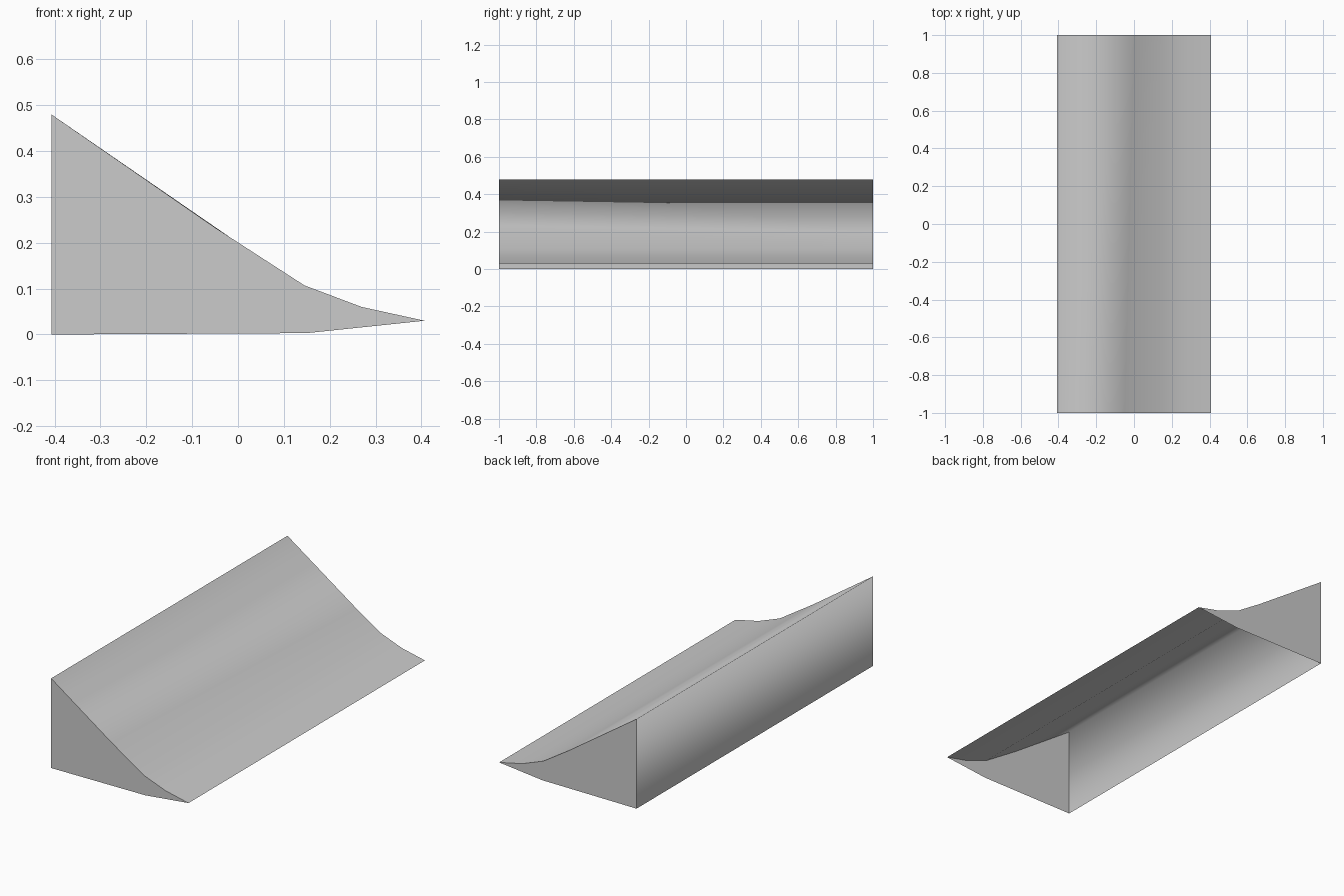
import bpy
import bmesh

default = bpy.data.objects.get("Cube")
if default:
    bpy.data.objects.remove(default, do_unlink=True)

grey = bpy.data.materials.new("light grey")
grey.use_nodes = True
colour = (0.6, 0.6, 0.6, 1)
grey.diffuse_color = colour
grey.node_tree.nodes["Principled BSDF"].inputs["Base Color"].default_value = colour


def skin_profile(y, bend):
    """Back wall, long slope and curved toe, from wall foot to toe tip."""
    outline = [(-0.407, 0), (-0.407, 0.48), bend, (0.145, 0.107), (0.27, 0.06), (0.407, 0.03)]
    return [(x, y, z) for x, z in outline]


def make_object(name, bm, smooth):
    mesh = bpy.data.meshes.new(name)
    for face in bm.faces:
        face.smooth = smooth
    bm.to_mesh(mesh)
    bm.free()
    mesh.materials.append(grey)
    obj = bpy.data.objects.new(name, mesh)
    bpy.context.collection.objects.link(obj)
    return obj


front = skin_profile(-1, (-0.05, 0.233))
back = skin_profile(1, (0, 0.2))

# Open-bottomed skin, smooth over the top edge
bm = bmesh.new()
rows = [[bm.verts.new(p) for p in profile] for profile in (front, back)]
for i in range(len(front) - 1):
    bm.faces.new((rows[0][i], rows[0][i + 1], rows[1][i + 1], rows[1][i]))
bmesh.ops.recalc_face_normals(bm, faces=bm.faces)
bm.normal_update()
if max(bm.faces, key=lambda f: f.calc_area()).normal.z < 0:
    bmesh.ops.reverse_faces(bm, faces=bm.faces)
make_object("sloped_skin", bm, True)

# Flat end caps, with a keel point under the toe
for name, profile, side in (("front_cap", front, -1), ("back_cap", back, 1)):
    bm = bmesh.new()
    corners = profile + [(0.15, side, 0.003)]
    face = bm.faces.new([bm.verts.new(p) for p in corners])
    face.normal_update()
    if face.normal.y * side < 0:
        face.normal_flip()
    make_object(name, bm, False)
